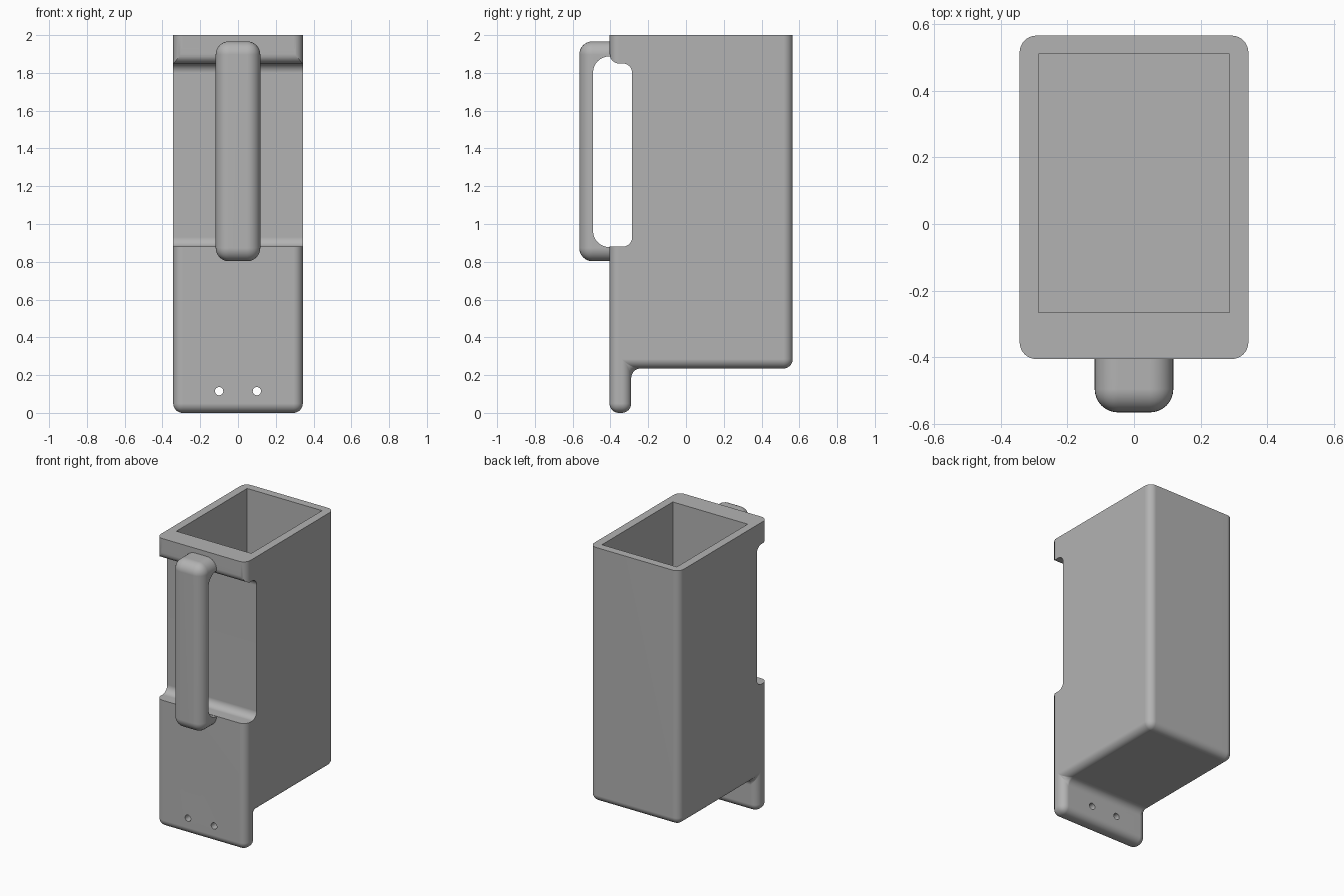
import bpy, bmesh, math
from mathutils import Matrix, Vector

if "Cube" in bpy.data.objects:
    bpy.data.objects.remove(bpy.data.objects["Cube"], do_unlink=True)

grey = bpy.data.materials.new("plain grey")
grey.use_nodes = True
grey.diffuse_color = (0.45, 0.45, 0.45, 1)
grey.node_tree.nodes["Principled BSDF"].inputs["Base Color"].default_value = grey.diffuse_color


def add_object(name, bm):
    bmesh.ops.recalc_face_normals(bm, faces=bm.faces)
    mesh = bpy.data.meshes.new(name)
    bm.to_mesh(mesh)
    bm.free()
    mesh.materials.append(grey)
    obj = bpy.data.objects.new(name, mesh)
    bpy.context.collection.objects.link(obj)
    return obj


def prism(corners, half_width, steps=8):
    """Side profile of (y, z, radius) right-angled corners, extruded across x."""
    bm = bmesh.new()
    outline = []
    for i, (y, z, r) in enumerate(corners):
        p = Vector((-half_width, y, z))
        u = (Vector((-half_width, *corners[i - 1][:2])) - p).normalized()
        v = (Vector((-half_width, *corners[(i + 1) % len(corners)][:2])) - p).normalized()
        for k in range(steps + 1 if r else 1):
            t = math.pi / 2 * k / steps
            outline.append(p + r * (u * (1 - math.sin(t)) + v * (1 - math.cos(t))))
    face = bm.faces.new([bm.verts.new(p) for p in outline])
    ext = bmesh.ops.extrude_face_region(bm, geom=[face])
    verts = [g for g in ext["geom"] if isinstance(g, bmesh.types.BMVert)]
    bmesh.ops.translate(bm, verts=verts, vec=(2 * half_width, 0, 0))
    return bm


def box(y0, y1, z0, z1):
    return [(y0, z0, 0), (y1, z0, 0), (y1, z1, 0), (y0, z1, 0)]


def round_edges(bm, width, keep=lambda e: False):
    edges = [e for e in bm.edges if not keep(e)]
    bmesh.ops.bevel(bm, geom=edges, offset=width, segments=8, profile=0.5,
                    affect='EDGES', clamp_overlap=True)


def use(obj):
    bpy.ops.object.select_all(action='DESELECT')
    obj.select_set(True)
    bpy.context.view_layer.objects.active = obj


def cut(obj, cutter):
    cutter.hide_render = True
    mod = obj.modifiers.new("cut", 'BOOLEAN')
    mod.operation, mod.solver, mod.object = 'DIFFERENCE', 'EXACT', cutter
    use(obj)
    bpy.ops.object.modifier_apply(modifier=mod.name)
    bpy.data.objects.remove(cutter, do_unlink=True)


def finish(obj):
    use(obj)
    bpy.ops.object.shade_smooth_by_angle(angle=math.radians(35))
    obj.modifiers.new("even shading", 'WEIGHTED_NORMAL').keep_sharp = True


# Container body with the mounting tab hanging below its front
bm = prism([(-0.405, 0, 0), (-0.29, 0, 0), (-0.29, 0.235, 0),
            (0.565, 0.235, 0), (0.565, 2, 0), (-0.405, 2, 0)], 0.343)
round_edges(bm, 0.05, keep=lambda e: all(v.co.z > 1.99 for v in e.verts))
body = add_object("container_body", bm)

# Finger recess with a rounded lip above it
cut(body, add_object("recess_cutter", prism(
    [(-0.7, 0.88, 0), (-0.285, 0.88, 0.05), (-0.285, 1.85, 0.05),
     (-0.404, 1.85, 0.05), (-0.404, 1.93, 0), (-0.7, 1.93, 0)], 0.5)))

# Open cavity
cut(body, add_object("cavity_cutter", prism(box(-0.265, 0.51, 0.29, 2.2), 0.287)))

# Two screw holes through the tab
for x in (-0.1, 0.1):
    bm = bmesh.new()
    bmesh.ops.create_cone(bm, cap_ends=True, segments=24, radius1=0.022, radius2=0.022, depth=0.5,
                          matrix=Matrix.Translation((x, -0.35, 0.115)) @ Matrix.Rotation(math.pi / 2, 4, 'X'))
    cut(body, add_object("hole_cutter", bm))
finish(body)

# Handle: rounded bar with a slot, its arms set into the lip and the front
bm = prism(box(-0.565, -0.37, 0.803, 1.967), 0.118)
round_edges(bm, 0.07, keep=lambda e: all(v.co.y > -0.4 for v in e.verts))
handle = add_object("handle", bm)
cut(handle, add_object("slot_cutter", prism(
    [(-0.492, 0.878, 0.085), (-0.2, 0.878, 0), (-0.2, 1.887, 0), (-0.492, 1.887, 0.085)], 0.5)))
finish(handle)
